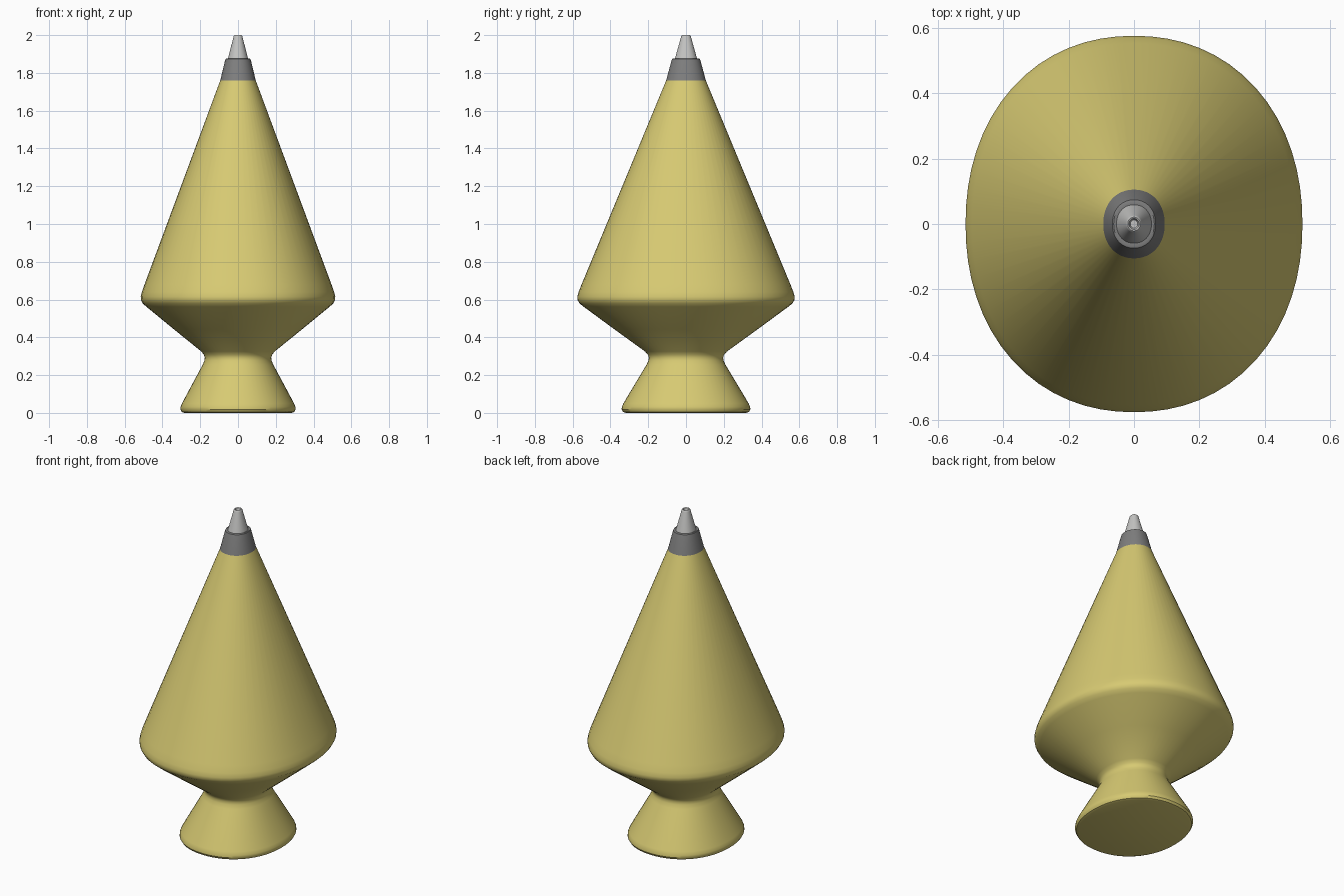
import bpy, bmesh, math

cube = bpy.data.objects.get("Cube")
if cube:
    bpy.data.objects.remove(cube, do_unlink=True)

SIDES = 64
DEPTH_RATIO = 1.117   # the section is deeper than it is wide
POWER = 2.14          # slightly squared oval


def material(name, rgb):
    m = bpy.data.materials.new(name)
    m.use_nodes = True
    m.diffuse_color = (*rgb, 1)
    m.node_tree.nodes["Principled BSDF"].inputs["Base Color"].default_value = (*rgb, 1)
    return m


def oval(radius, z, ratio):
    """Points of one slightly squared oval ring."""
    pts = []
    for i in range(SIDES):
        a = math.tau * i / SIDES
        c, s = math.cos(a), math.sin(a)
        k = (abs(c) ** POWER + abs(s) ** POWER) ** (-1 / POWER)
        pts.append((radius * k * c, radius * k * s * ratio, z))
    return pts


def lathe(name, profile, mat, ratio=DEPTH_RATIO, cap_start=False, cap_end=False):
    """Sweep a (radius, height) profile round the oval section."""
    bm = bmesh.new()
    rings = [[bm.verts.new(p) for p in oval(r, z, ratio)] for r, z in profile]
    for low, high in zip(rings, rings[1:]):
        for i in range(SIDES):
            j = (i + 1) % SIDES
            bm.faces.new((low[i], low[j], high[j], high[i]))
    if cap_start:
        bm.faces.new(rings[0][::-1])
    if cap_end:
        bm.faces.new(rings[-1])
    mesh = bpy.data.meshes.new(name)
    bm.to_mesh(mesh)
    bm.free()
    mesh.materials.append(mat)
    obj = bpy.data.objects.new(name, mesh)
    bpy.context.collection.objects.link(obj)
    bpy.ops.object.select_all(action="DESELECT")
    obj.select_set(True)
    bpy.context.view_layer.objects.active = obj
    bpy.ops.object.shade_smooth_by_angle(angle=math.radians(35))
    return obj


yellow = material("soft yellow", (0.68, 0.59, 0.17))
dark_grey = material("dark grey", (0.21, 0.21, 0.21))
light_grey = material("light grey", (0.55, 0.55, 0.54))

# Flared foot, narrow waist and tall tapering body
lathe("body", [
    (0.285, 0), (0.298, 0.005), (0.305, 0.018), (0.304, 0.032), (0.297, 0.05),
    (0.187, 0.255), (0.178, 0.277), (0.176, 0.292), (0.180, 0.307), (0.194, 0.325),
    (0.34, 0.443), (0.485, 0.562), (0.505, 0.58), (0.514, 0.598), (0.515, 0.615),
    (0.509, 0.64), (0.495, 0.68), (0.094, 1.76)], yellow, cap_start=True)

# Collar with a rounded lip
lathe("collar", [
    (0.094, 1.76), (0.068, 1.868), (0.066, 1.874), (0.062, 1.876), (0.050, 1.874)],
    dark_grey)

# Nozzle with a small recessed opening
lathe("nozzle_tip", [
    (0.054, 1.872), (0.024, 1.99), (0.022, 1.997), (0.019, 2.0), (0.015, 1.998),
    (0.011, 1.985)], light_grey, ratio=1.1, cap_end=True)
